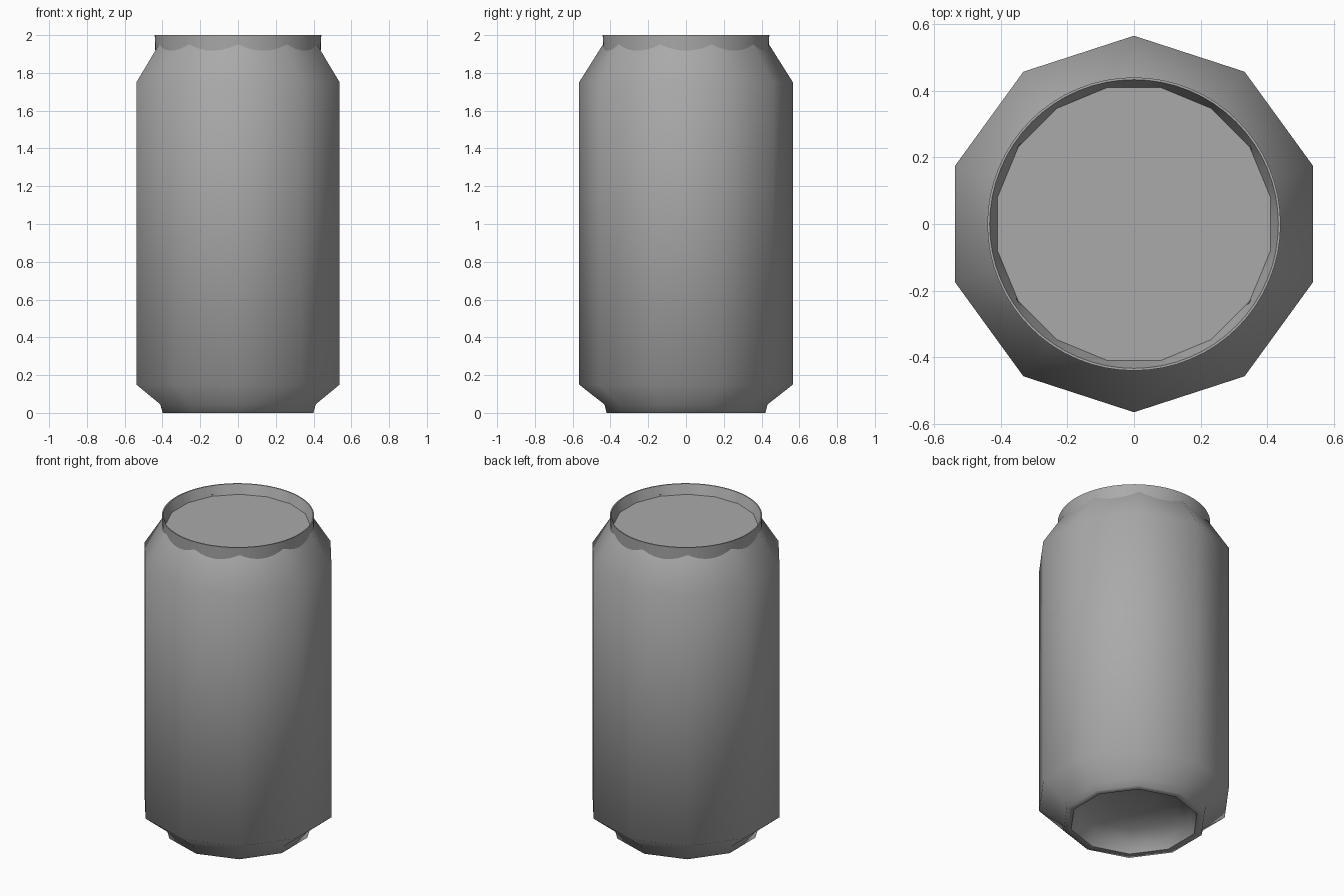
import bpy, bmesh
from math import cos, sin, pi, radians

cube = bpy.data.objects.get("Cube")
if cube:
    bpy.data.objects.remove(cube)

metal = bpy.data.materials.new("grey_metal")
metal.use_nodes = True
GREY = (0.4, 0.4, 0.4, 1)
metal.diffuse_color = GREY
metal.node_tree.nodes["Principled BSDF"].inputs["Base Color"].default_value = GREY


def polygon_radius(radius, angle, sides, turn):
    """Distance from the axis to the edge of a regular polygon."""
    step = 2 * pi / sides
    return radius * cos(step / 2) / cos((angle - turn) % step - step / 2)


def lathe(name, rings, segments, turn, cap_end=False, smooth=180):
    """Join (radius, z, sides) rings from first to last; normals face outward going up."""
    bm = bmesh.new()
    loops = []
    for radius, z, sides in rings:
        loop = []
        for i in range(segments):
            a = turn + 2 * pi * i / segments
            r = polygon_radius(radius, a, sides, turn) if sides < segments else radius
            loop.append(bm.verts.new((r * cos(a), r * sin(a), z)))
        loops.append(loop)
    for low, high in zip(loops, loops[1:]):
        for i in range(segments):
            j = (i + 1) % segments
            bm.faces.new((low[i], low[j], high[j], high[i]))
    if cap_end:
        bm.faces.new(loops[-1])
    mesh = bpy.data.meshes.new(name)
    bm.to_mesh(mesh)
    bm.free()
    mesh.materials.append(metal)
    obj = bpy.data.objects.new(name, mesh)
    bpy.context.collection.objects.link(obj)
    bpy.ops.object.select_all(action='DESELECT')
    obj.select_set(True)
    bpy.context.view_layer.objects.active = obj
    if smooth == 180:
        bpy.ops.object.shade_smooth()
    else:
        bpy.ops.object.shade_smooth_by_angle(angle=radians(smooth))
    return obj


# Ten-sided body: foot, lower bevel, wall and sloping shoulder
body = [(0.375, 0, 10), (0.42, 0, 10), (0.432, 0.045, 10),
        (0.566, 0.15, 10), (0.566, 1.75, 10), (0.44, 1.95, 10)]
lathe("can_body", body, 10, pi / 2)

# Hollow dome under the can
dome = [(0.375 * cos(t * pi / 8), 0.14 * sin(t * pi / 8), 10) for t in range(4)]
lathe("base_dome", dome[::-1][::-1], 10, pi / 2, cap_end=True)
dome_mesh = bpy.data.objects["base_dome"].data
dome_mesh.flip_normals()

# Round rim, its thin lip, and the inner wall narrowing to the sixteen-sided lid
rim = [(0.437, 1.89, 64), (0.441, 2.0, 64), (0.434, 2.0, 64), (0.418, 1.94, 16)]
lathe("rim", rim, 64, pi / 16, smooth=40)

# Sunken lid
lathe("lid", [(0.418, 1.94, 16), (0.3, 1.94, 16)], 16, pi / 16, cap_end=True, smooth=40)
